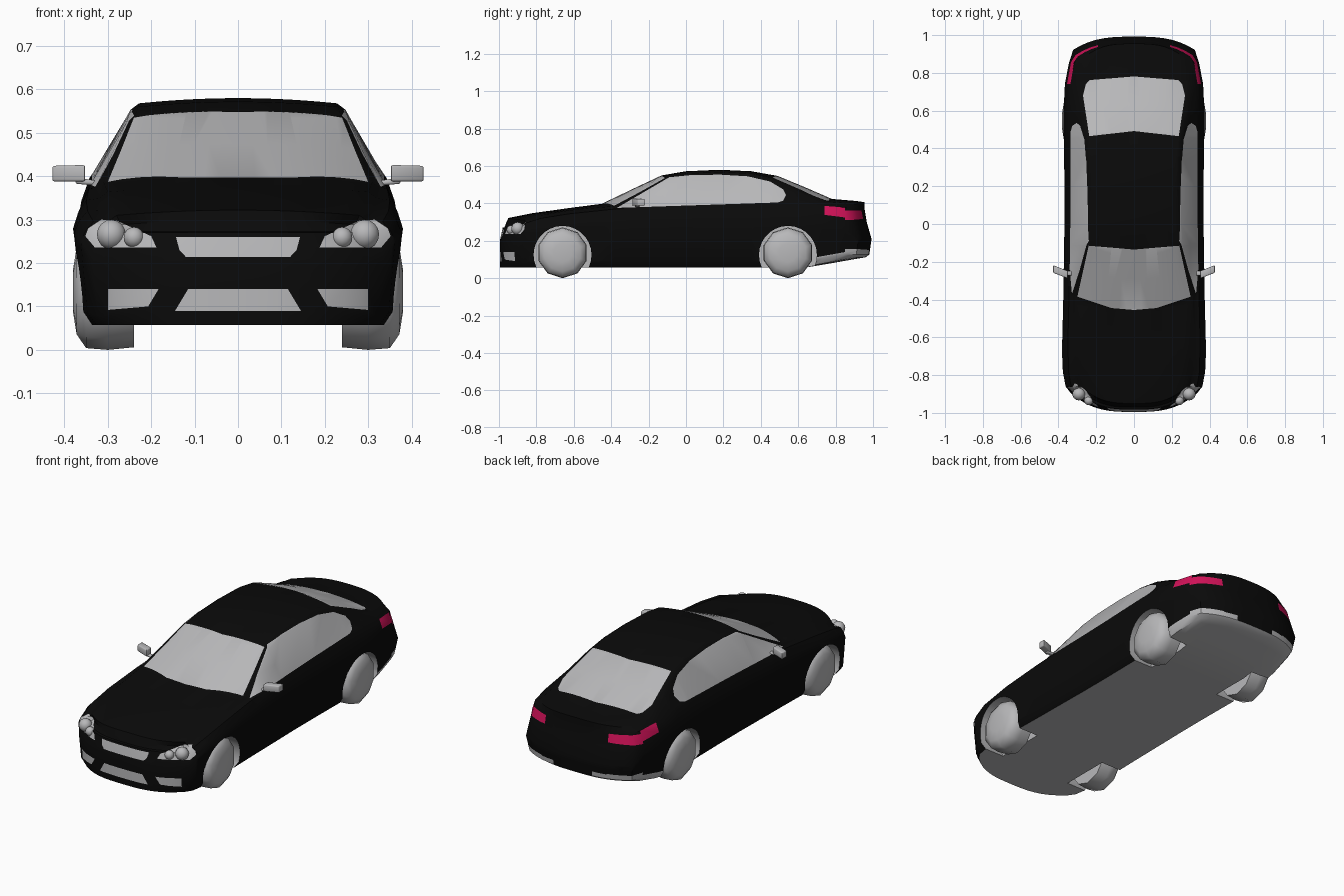
import bpy, bmesh, math
from mathutils import Vector

cube = bpy.data.objects.get("Cube")
if cube:
    bpy.data.objects.remove(cube)


def material(name, colour):
    mat = bpy.data.materials.new(name)
    mat.use_nodes = True
    mat.diffuse_color = (*colour, 1)
    mat.node_tree.nodes["Principled BSDF"].inputs["Base Color"].default_value = (*colour, 1)
    return mat


PAINT, GREY, RED = range(3)
MATERIALS = [material("black_paint", (.003, .003, .003)),
             material("pale_grey", (.48, .48, .49)),
             material("magenta_red", (.65, .006, .1))]


def finish(name, bm, angle=35):
    mesh = bpy.data.meshes.new(name)
    bm.to_mesh(mesh)
    bm.free()
    for mat in MATERIALS:
        mesh.materials.append(mat)
    obj = bpy.data.objects.new(name, mesh)
    bpy.context.collection.objects.link(obj)
    smooth(obj, angle)
    return obj


def activate(obj):
    bpy.ops.object.select_all(action='DESELECT')
    obj.select_set(True)
    bpy.context.view_layer.objects.active = obj


def smooth(obj, angle):
    activate(obj)
    bpy.ops.object.shade_smooth_by_angle(angle=math.radians(angle))


def mirror(obj):
    mod = obj.modifiers.new("mirror", 'MIRROR')
    mod.merge_threshold = .0005
    activate(obj)
    bpy.ops.object.modifier_apply(modifier=mod.name)


def paint(bm, outline, axes, facing, colour, test=lambda c: True):
    """Cut a convex outline into the faces turned towards facing and colour it."""
    a, b = axes
    mid = [sum(p[i] for p in outline) / len(outline) for i in (0, 1)]
    lo = [min(p[i] for p in outline) for i in (0, 1)]
    hi = [max(p[i] for p in outline) for i in (0, 1)]
    facing = Vector(facing)
    planes = []
    for p, q in zip(outline, outline[1:] + outline[:1]):
        co, no = Vector(), Vector()
        co[a], co[b] = p
        no[a], no[b] = q[1] - p[1], p[0] - q[0]
        if no[a] * (mid[0] - p[0]) + no[b] * (mid[1] - p[1]) > 0:
            no = -no
        planes.append((co, no.normalized()))

    def near(f):
        span = [[v.co[i] for v in f.verts] for i in axes]
        return (f.normal.dot(facing) > .1 and test(f.calc_center_median())
                and all(max(s) > l and min(s) < h for s, l, h in zip(span, lo, hi)))

    for co, no in planes:
        faces = [f for f in bm.faces if near(f)]
        geom = set(faces)
        for f in faces:
            geom.update(f.edges)
            geom.update(f.verts)
        bmesh.ops.bisect_plane(bm, geom=list(geom), dist=1e-5, plane_co=co, plane_no=no)
        bm.normal_update()
    for f in bm.faces:
        c = f.calc_center_median()
        if near(f) and all((c - co).dot(no) < 0 for co, no in planes):
            f.material_index = colour


# Body stations: y, corner sweep, half width, waist z, belt z, top half width, top z
STATIONS = [
    (-.995, .10, .335, .2, .27, .27, .3),
    (-.95, .09, .362, .25, .295, .28, .322),
    (-.82, .04, .377, .27, .32, .29, .348),
    (-.62, 0, .38, .28, .345, .3, .376),
    (-.45, .07, .374, .28, .37, .31, .398),
    (-.29, .05, .372, .28, .378, .272, .475),
    (-.13, .02, .37, .28, .382, .238, .55),
    (0, 0, .368, .28, .386, .23, .572),
    (.18, 0, .368, .28, .39, .228, .58),
    (.35, 0, .37, .28, .394, .232, .572),
    (.49, -.02, .372, .28, .396, .24, .547),
    (.64, -.03, .372, .28, .394, .268, .485),
    (.78, -.04, .366, .28, .387, .285, .424),
    (.9, -.05, .345, .26, .378, .275, .414),
    (.955, -.07, .322, .21, .37, .26, .407),
]
FRONT_RAKE = (0, 0, 0, .008, .015, .025, .035)
REAR_RAKE = (.005, .025, .037, .012, 0, 0, 0)
COLS, TOP, LAST = 8, 6, len(STATIONS) - 1


def body_point(j, i, k):
    y, bow, w, waist, belt, top_w, top = STATIONS[j]
    u = i / COLS
    sill = .057 + max(0, y - .65) * .18
    z = (sill, sill + .15 * (waist - sill), waist, waist + .55 * (belt - waist),
         belt, top - .027, top - .012)[k]
    x = (.9 * w, .96 * w, w, .97 * w, .92 * w, top_w + .02, top_w)[k]
    if k == TOP:
        z += .012 * (1 - u * u)
    if j == 0:
        y += FRONT_RAKE[k]
    if j == LAST:
        y += REAR_RAKE[k]
    return x * u, y + bow * u ** 3, z


# Left half of the body as a lofted shell with gridded ends
bm = bmesh.new()
verts = {}


def quad(*keys):
    for key in keys:
        if key not in verts:
            verts[key] = bm.verts.new(body_point(*key))
    bm.faces.new([verts[key] for key in keys])


ring = ([(i, 0) for i in range(COLS)] + [(COLS, k) for k in range(TOP)]
        + [(i, TOP) for i in range(COLS, -1, -1)])
for j in range(LAST):
    for p, q in zip(ring, ring[1:]):
        quad((j, *p), (j, *q), (j + 1, *q), (j + 1, *p))
for j in (0, LAST):
    for i in range(COLS):
        for k in range(TOP):
            quad((j, i, k), (j, i + 1, k), (j, i + 1, k + 1), (j, i, k + 1))
bmesh.ops.recalc_face_normals(bm, faces=bm.faces)
if max(bm.faces, key=lambda f: f.calc_center_median().z).normal.z < 0:
    bmesh.ops.reverse_faces(bm, faces=bm.faces)
bm.normal_update()

# Underbody
for f in bm.faces:
    if f.normal.z < -.6:
        f.material_index = GREY

# Glass: windscreen, rear window, side windows
UP, FORWARD, BACK, LEFT = (0, 0, 1), (0, -1, 0), (0, 1, 0), (1, 0, 0)
paint(bm, [(-.01, -.456), (.12, -.445), (.3, -.385), (.24, -.115), (-.01, -.136)], (0, 1), UP, GREY)
paint(bm, [(-.01, .493), (.237, .465), (.27, .68), (.255, .74), (.235, .762), (-.01, .782)],
      (0, 1), UP, GREY)
paint(bm, [(-.37, .376), (-.09, .54), (.02, .551), (.18, .554), (.33, .545), (.45, .517),
           (.52, .475), (.535, .445), (.52, .415), (.49, .405)],
      (1, 2), LEFT, GREY, lambda c: c.z > .3)

# Nose openings and headlight covers
paint(bm, [(-.01, .26), (.143, .26), (.135, .23), (.12, .214), (-.01, .214)], (0, 2), FORWARD, GREY,
      lambda c: c.y < -.8)
paint(bm, [(-.01, .14), (.115, .14), (.145, .09), (-.01, .09)], (0, 2), FORWARD, GREY,
      lambda c: c.y < -.8)
paint(bm, [(.183, .14), (.3, .14), (.3, .092), (.207, .1)], (0, 2), FORWARD, GREY,
      lambda c: c.y < -.8)
paint(bm, [(.188, .236), (.33, .236), (.352, .262), (.345, .28), (.315, .3), (.28, .298), (.2, .262)],
      (0, 2), FORWARD, GREY, lambda c: c.y < -.75)

# Tail lights
paint(bm, [(.19, .318), (.4, .308), (.4, .362), (.19, .362)], (0, 2), BACK, RED, lambda c: c.y > .8)

# Rear skirt wrapping round the lower bumper
paint(bm, [(.69, .03), (.69, .125), (.85, .14), (1.1, .185), (1.1, .03)], (1, 2), LEFT, GREY)
paint(bm, [(-.01, .03), (-.01, .155), (.2, .155), (.24, .18), (.4, .18), (.4, .03)],
      (0, 2), BACK, GREY, lambda c: c.y > .8)

body = finish("body", bm)
mirror(body)

# Wheel arches
AXLES = {"front": -.66, "rear": .545}
bm = bmesh.new()
for y in AXLES.values():
    for side in (1, -1):
        new = bmesh.ops.create_cone(bm, cap_ends=True, segments=28, radius1=.155, radius2=.155, depth=.3)
        bmesh.ops.rotate(bm, verts=new["verts"], matrix=Vector(LEFT).to_track_quat('Z', 'Y').to_matrix())
        bmesh.ops.translate(bm, verts=new["verts"], vec=(side * .37, y, .125))
for f in bm.faces:
    f.material_index = GREY
cutter = finish("arch_cutter", bm)
cut = body.modifiers.new("arches", 'BOOLEAN')
cut.operation, cut.solver, cut.object = 'DIFFERENCE', 'EXACT', cutter
activate(body)
bpy.ops.object.modifier_apply(modifier=cut.name)
cutter.hide_render = True
cutter.hide_set(True)
smooth(body, 35)

# Wheels: ten-sided with domed outer faces
WHEEL_PROFILE = [(.24, 0), (.24, .13), (.3, .136), (.35, .132), (.372, .1), (.38, .05), (.38, 0)]
for label, y in AXLES.items():
    for side, sign in (("left", 1), ("right", -1)):
        bm = bmesh.new()
        pts = [bm.verts.new((sign * x, 0, r)) for x, r in WHEEL_PROFILE]
        edges = [bm.edges.new(pair) for pair in zip(pts, pts[1:])]
        bmesh.ops.spin(bm, geom=pts + edges, cent=(0, 0, 0), axis=(1, 0, 0),
                       angle=math.tau, steps=10, use_duplicate=False)
        bmesh.ops.remove_doubles(bm, verts=bm.verts, dist=.0005)
        bmesh.ops.recalc_face_normals(bm, faces=bm.faces)
        for f in bm.faces:
            f.material_index = GREY
        wheel = finish(f"{label}_{side}_wheel", bm, 50)
        wheel.location = (0, y, .136)

# Headlight lamps
bm = bmesh.new()
for x, y, z, r in ((.24, -.935, .259, .024), (.292, -.9, .266, .034)):
    new = bmesh.ops.create_uvsphere(bm, u_segments=14, v_segments=8, radius=r)
    bmesh.ops.translate(bm, verts=new["verts"], vec=(x, y, z))
for f in bm.faces:
    f.material_index = GREY
mirror(finish("headlight_lamps", bm, 60))

# Door mirrors: tapered swept housings on short stalks
bm = bmesh.new()
for (x1, y1, z1, h1), (x2, y2, z2, h2), d in (
        ((.352, -.268, .407, .019), (.428, -.238, .406, .018), .02),
        ((.325, -.26, .384, .006), (.375, -.262, .39, .007), .012)):
    new = bmesh.ops.create_cube(bm, size=2)["verts"]
    for v in new:
        x, y, z, h = (x1, y1, z1, h1) if v.co.x < 0 else (x2, y2, z2, h2)
        v.co = (x, y + v.co.y * d, z + v.co.z * h)
bmesh.ops.bevel(bm, geom=bm.edges[:], offset=.005, segments=2, affect='EDGES', profile=.5)
for f in bm.faces:
    f.material_index = GREY
mirror(finish("door_mirrors", bm, 50))
